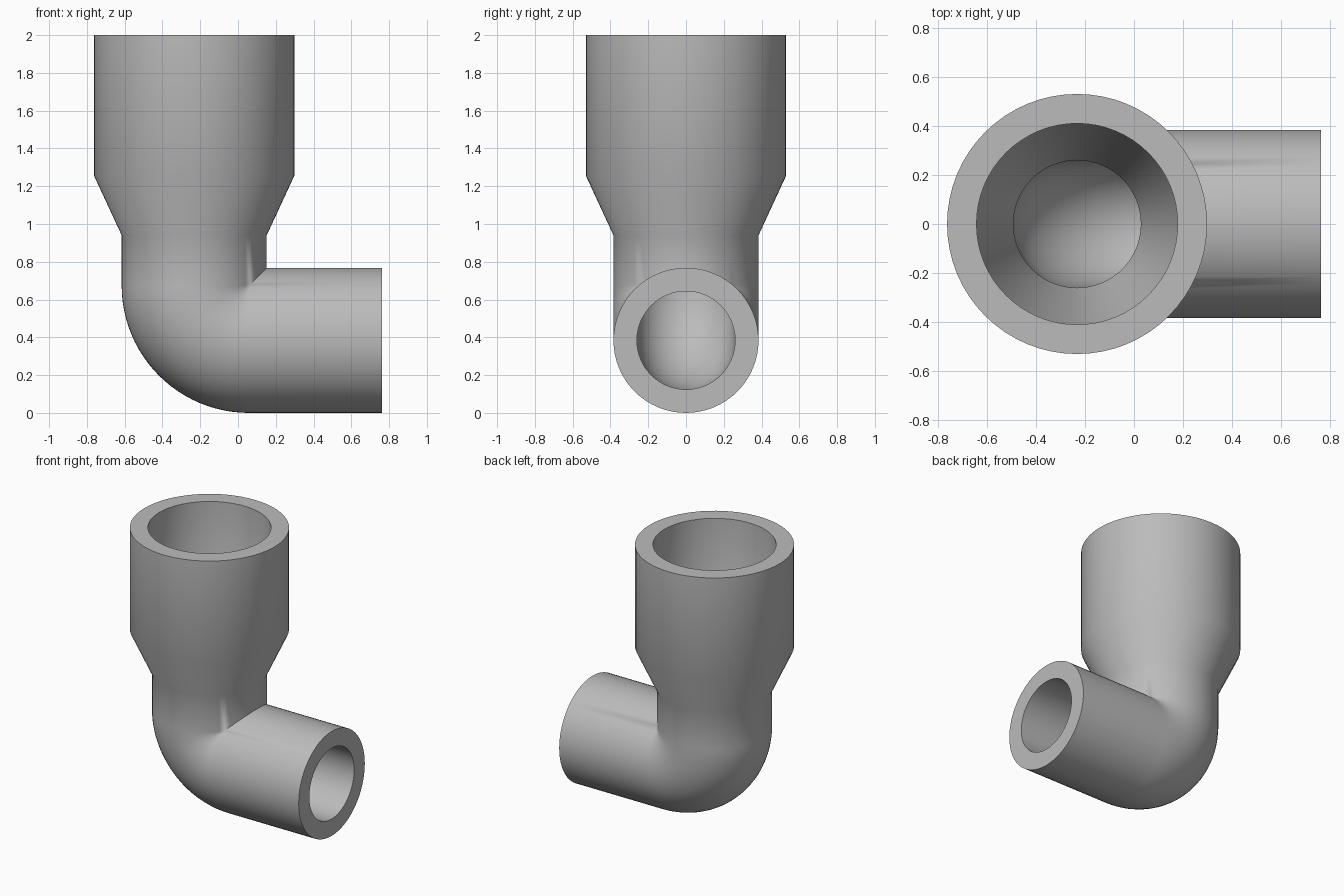
import bpy, bmesh
from math import sin, cos, pi

if "Cube" in bpy.data.objects:
    bpy.data.objects.remove(bpy.data.objects["Cube"])

SIDES, BEND_STEPS = 64, 24
AXIS_X, BEND_R = -0.232, 0.29           # upright axis and centreline bend radius
PIPE_R, BORE_R = 0.384, 0.26
SOCKET_R, SOCKET_BORE = 0.53, 0.41
TOP, TAPER_TOP, TAPER_LOW, END_X = 2.0, 1.255, 0.94, 0.762
PIVOT_X, PIVOT_Z = AXIS_X + BEND_R, PIPE_R + BEND_R


def bend_point(d, t):
    """Point on the elbow; past the pivot it is held on the mitre crease."""
    if d >= BEND_R:
        return PIVOT_X + d - BEND_R, PIVOT_Z + d - BEND_R
    return PIVOT_X - cos(t) * (BEND_R - d), PIVOT_Z - sin(t) * (BEND_R - d)


def wall(bm, pipe_r, socket_r):
    """Sweep one wall from socket mouth to pipe end; return its end rings."""
    section = [(cos(2 * pi * i / SIDES), sin(2 * pi * i / SIDES)) for i in range(SIDES)]
    rings = []
    # Socket, taper and upright neck
    for z, r in ((TOP, socket_r), (TAPER_TOP, socket_r), (TAPER_LOW, pipe_r)):
        rings.append([(AXIS_X + r * c, r * s, z) for c, s in section])
    # Elbow
    for k in range(BEND_STEPS + 1):
        ring = []
        for c, s in section:
            x, z = bend_point(pipe_r * c, pi / 2 * k / BEND_STEPS)
            ring.append((x, pipe_r * s, z))
        rings.append(ring)
    # Side outlet
    rings.append([(END_X, pipe_r * s, PIPE_R + pipe_r * c) for c, s in section])
    rings = [[bm.verts.new(p) for p in ring] for ring in rings]
    for a, b in zip(rings, rings[1:]):
        join(bm, a, b)
    return rings[0], rings[-1]


def join(bm, a, b):
    for i in range(SIDES):
        j = (i + 1) % SIDES
        bm.faces.new((a[i], a[j], b[j], b[i]))


bm = bmesh.new()
outer = wall(bm, PIPE_R, SOCKET_R)
inner = wall(bm, BORE_R, SOCKET_BORE)
# Flat annular rims at both openings
for a, b in zip(outer, inner):
    join(bm, a, b)
bmesh.ops.remove_doubles(bm, verts=bm.verts, dist=0.0001)
bmesh.ops.recalc_face_normals(bm, faces=bm.faces)

mesh = bpy.data.meshes.new("elbow_pipe")
bm.to_mesh(mesh)
bm.free()
pipe = bpy.data.objects.new("elbow_pipe", mesh)
bpy.context.collection.objects.link(pipe)

# Plain grey material
grey = bpy.data.materials.new("plain_grey")
grey.use_nodes = True
grey.diffuse_color = (0.5, 0.5, 0.5, 1)
grey.node_tree.nodes["Principled BSDF"].inputs["Base Color"].default_value = (0.5, 0.5, 0.5, 1)
mesh.materials.append(grey)

bpy.ops.object.select_all(action="DESELECT")
pipe.select_set(True)
bpy.context.view_layer.objects.active = pipe
bpy.ops.object.shade_smooth_by_angle(angle=pi / 6)
